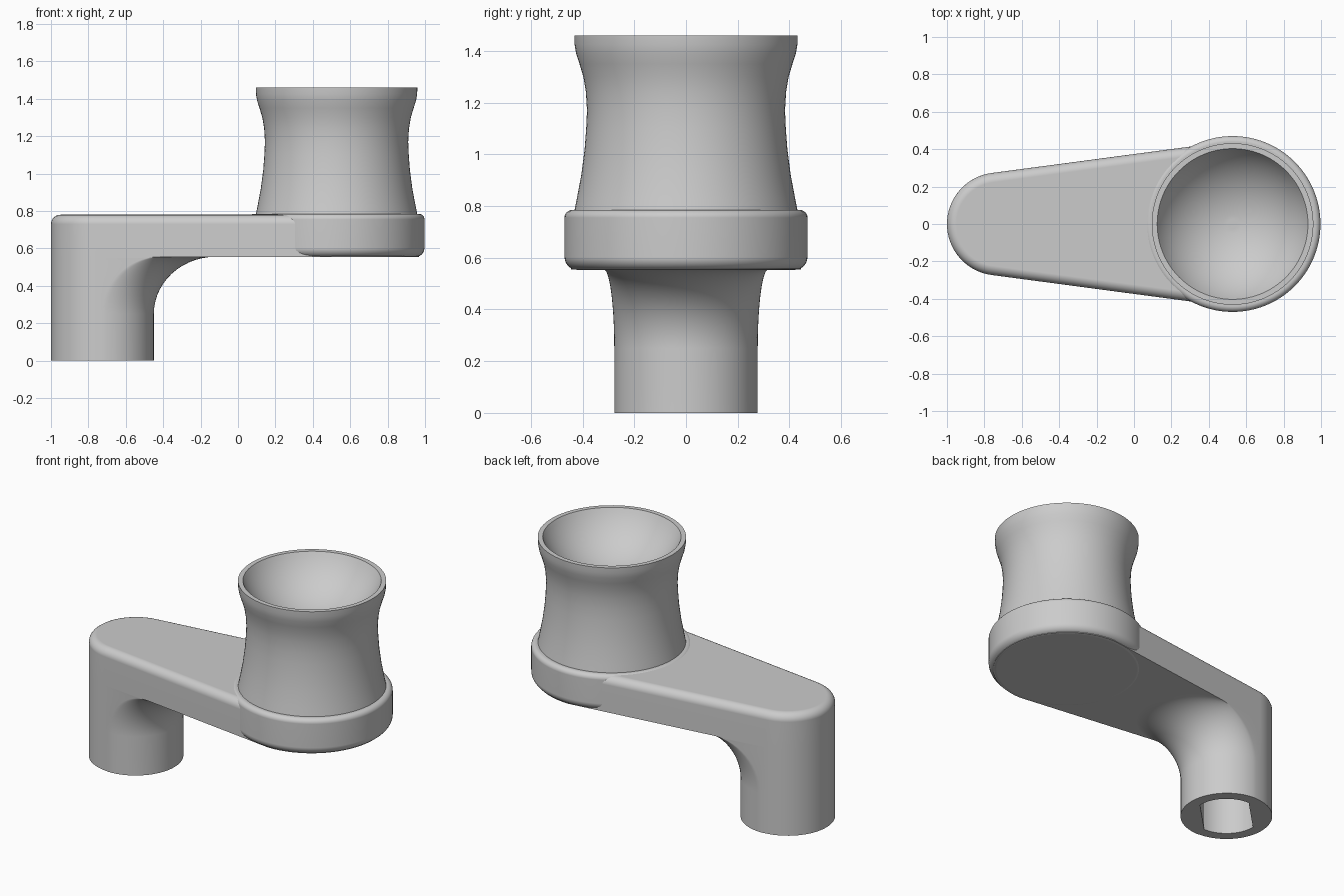
import bpy, bmesh
from math import sin, cos, pi, radians, tan, asin

cube = bpy.data.objects.get("Cube")
if cube:
    bpy.data.objects.remove(cube, do_unlink=True)

# One plain grey for every part
GREY = (0.6, 0.6, 0.6, 1)
grey = bpy.data.materials.new("light grey")
grey.use_nodes = True
grey.diffuse_color = GREY
grey.node_tree.nodes["Principled BSDF"].inputs["Base Color"].default_value = GREY

POST_X, POST_R = -0.725, 0.275
HEAD_X, ARM_R = 0.527, 0.44
UNDER, TOP = 0.555, 0.78
TAPER = asin((ARM_R - POST_R) / (HEAD_X - POST_X))


def loft(name, rows):
    """Skin equal-length rings of points and cap both ends."""
    bm = bmesh.new()
    rings = [[bm.verts.new(p) for p in row] for row in rows]
    n = len(rings[0])
    for a, b in zip(rings, rings[1:]):
        for i in range(n):
            j = (i + 1) % n
            bm.faces.new((a[i], a[j], b[j], b[i]))
    bm.faces.new(rings[0][::-1])
    bm.faces.new(rings[-1])
    bmesh.ops.remove_doubles(bm, verts=bm.verts, dist=0.0001)
    bmesh.ops.recalc_face_normals(bm, faces=bm.faces)
    mesh = bpy.data.meshes.new(name)
    bm.to_mesh(mesh)
    bm.free()
    mesh.materials.append(grey)
    obj = bpy.data.objects.new(name, mesh)
    bpy.context.collection.objects.link(obj)
    bpy.ops.object.select_all(action="DESELECT")
    obj.select_set(True)
    bpy.context.view_layer.objects.active = obj
    bpy.ops.object.shade_smooth_by_angle(angle=radians(35))
    obj.modifiers.new("even shading", "WEIGHTED_NORMAL").keep_sharp = True
    return obj


def section(z, end_x, reach, inset=0):
    """Round back of the post, tapered sides, elliptical end."""
    r = POST_R - inset
    half = r / cos(TAPER) + tan(TAPER) * (end_x - POST_X)
    start = pi / 2 + TAPER
    sweep = 2 * (pi - start)
    back = [start + sweep * i / 34 for i in range(35)]
    front = [radians(a) for a in range(-90, 95, 5)]
    return ([(POST_X + r * cos(a), r * sin(a), z) for a in back]
            + [(end_x + reach * cos(a), half * sin(a), z) for a in front])


def socket(z):
    """Round hole with two flats, for the shaft."""
    row = []
    for i in range(72):
        a = radians(95 + 5 * i)
        r = min(0.208, 0.147 / max(abs(cos(a - radians(135))), 0.01))
        row.append((POST_X + r * cos(a), r * sin(a), z))
    return row


# Arm: deep socket, post, concave fillet, flat arm and rounded top edge
rows = [socket(0.73), socket(0), section(0, POST_X, POST_R)]
for i in range(15):
    t = pi / 2 * i / 14
    end_x = -0.42 - 0.305 * cos(t)
    tip_x = -0.12 - 0.33 * cos(t)
    rows.append(section(0.25 + (UNDER - 0.25) * sin(t), end_x, tip_x - end_x))
rows.append(section(UNDER, HEAD_X, ARM_R))
EDGE = 0.05
for i in range(7):
    t = pi / 2 * i / 6
    inset = EDGE * (1 - cos(t))
    rows.append(section(TOP - EDGE + EDGE * sin(t), HEAD_X, ARM_R - inset, inset))
loft("arm_and_post", rows)


def lathe(name, profile, steps=96):
    rows = [[(HEAD_X + r * cos(2 * pi * i / steps), r * sin(2 * pi * i / steps), z)
             for i in range(steps)] for r, z in profile]
    return loft(name, rows)


def corner(r, z, size, first):
    """Quarter-round points starting at the given angle."""
    return [(r + size * cos(first + pi / 2 * i / 6),
             z + size * sin(first + pi / 2 * i / 6)) for i in range(7)]


# Disc under the cup
lathe("head_disc", corner(0.42, 0.603, 0.05, -pi / 2) + corner(0.44, 0.755, 0.03, 0))

# Waisted cup with a shallow spherical bowl
outer = [(0.434, 0.77), (0.422, 0.83), (0.405, 0.92), (0.392, 1.02), (0.386, 1.1),
         (0.383, 1.17), (0.387, 1.24), (0.397, 1.3), (0.412, 1.35), (0.425, 1.39),
         (0.431, 1.425), (0.432, 1.46)]
RIM, SLOPE = 0.403, radians(63)
BALL = RIM / sin(SLOPE)
bowl = [(BALL * sin(t), 1.46 + BALL * (cos(SLOPE) - cos(t)))
        for t in [SLOPE * (1 - i / 20) for i in range(20)]]
lathe("cup", outer + bowl)
